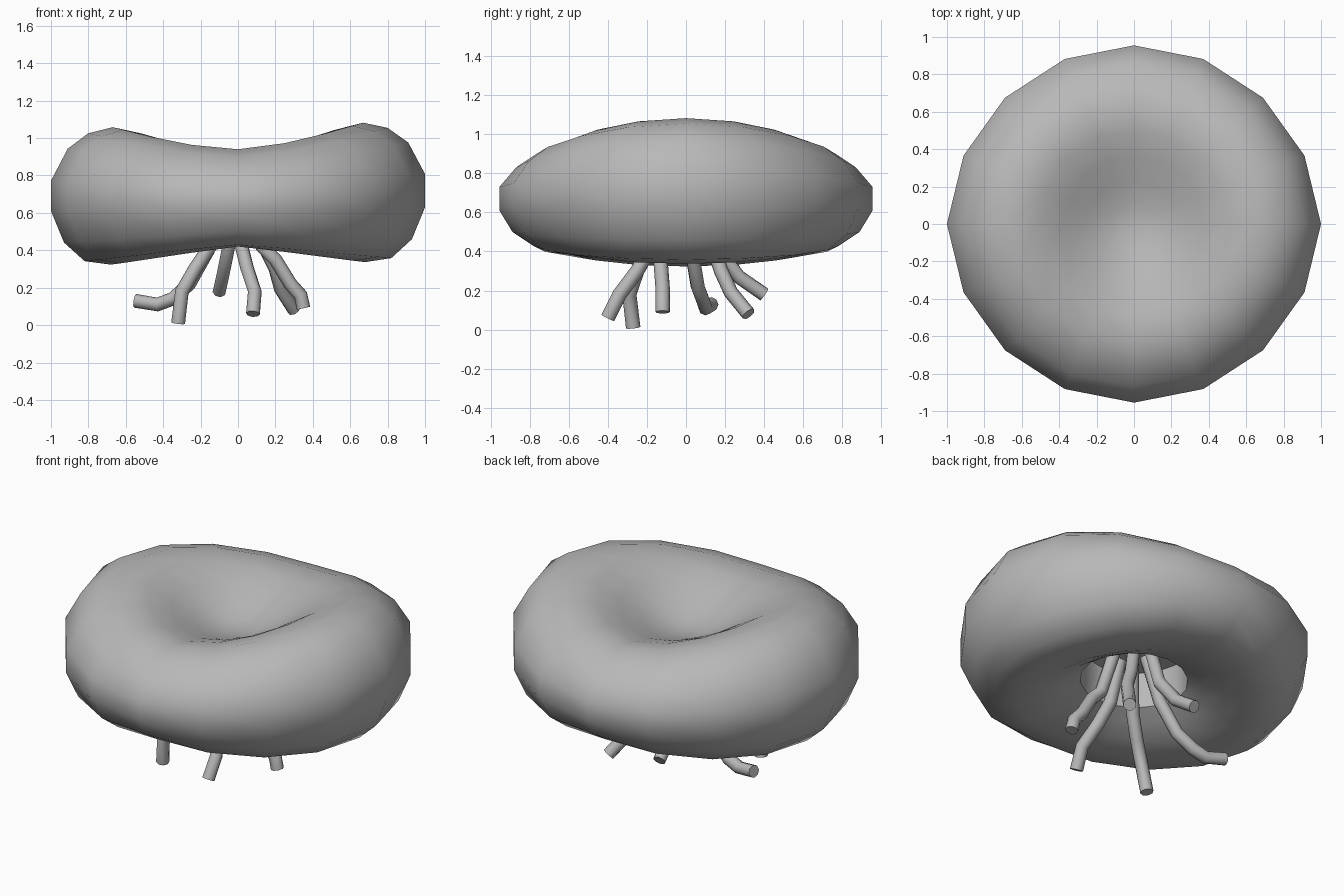
import bpy, bmesh, math

cube = bpy.data.objects.get("Cube")
if cube:
    bpy.data.objects.remove(cube)

GREY = (0.48, 0.48, 0.48, 1)
grey = bpy.data.materials.new("plain_grey")
grey.use_nodes = True
grey.diffuse_color = GREY
grey.node_tree.nodes["Principled BSDF"].inputs["Base Color"].default_value = GREY


def finish(obj, angle):
    obj.data.materials.clear()
    obj.data.materials.append(grey)
    bpy.ops.object.select_all(action='DESELECT')
    obj.select_set(True)
    bpy.context.view_layer.objects.active = obj
    bpy.ops.object.shade_smooth_by_angle(angle=math.radians(angle))


# Dimpled body: radius, height along the sides, height along front and back
PROFILE = [
    (.12, .805, .805), (.25, .865, .84), (.38, .95, .885), (.52, 1.035, .92),
    (.67, 1.07, .94), (.80, 1.04, .90), (.91, .96, .83), (1, .79, .73),
    (1, .62, .61), (.93, .45, .50), (.82, .35, .43), (.68, .33, .42),
    (.52, .36, .435), (.40, .425, .465), (.31, .485, .49), (.30, .70, .70),
]
SIDES = 16
bm = bmesh.new()
rings = []
for r, z_side, z_front in PROFILE:
    ring = []
    blend, tilt = (1.6, 0.018) if z_side > .7 else (1.1, 0.01)
    for i in range(SIDES):
        a = math.tau * i / SIDES
        mix = abs(math.cos(a)) ** blend
        x = r * math.cos(a) * (1 - 0.035 * abs(math.sin(a)))
        y = r * math.sin(a) * 0.955
        z = z_front + (z_side - z_front) * mix + tilt * x
        ring.append(bm.verts.new((x, y, z)))
    rings.append(ring)
for upper, lower in zip(rings, rings[1:]):
    for i in range(SIDES):
        j = (i + 1) % SIDES
        bm.faces.new((upper[i], lower[i], lower[j], upper[j]))
# Close the bottom of the dimple and the ceiling of the underside opening
for ring, z in ((rings[0], .79), (rings[-1], .72)):
    centre = bm.verts.new((0, 0, z))
    for i in range(SIDES):
        bm.faces.new((ring[i], ring[(i + 1) % SIDES], centre))
bmesh.ops.recalc_face_normals(bm, faces=bm.faces)
mesh = bpy.data.meshes.new("body")
bm.to_mesh(mesh)
bm.free()
body = bpy.data.objects.new("body", mesh)
bpy.context.collection.objects.link(body)
finish(body, 45)

# Bent tendrils hanging from the underside opening
TENDRILS = [
    [(-.07, -.10, .66), (-.15, -.19, .42), (-.23, -.25, .30), (-.30, -.29, .18), (-.32, -.27, .01)],
    [(.01, -.11, .66), (.02, -.18, .42), (.05, -.25, .30), (.09, -.34, .18), (.08, -.40, .06)],
    [(-.03, .10, .66), (-.05, .16, .42), (-.08, .27, .27), (-.10, .40, .18)],
    [(-.08, .01, .66), (-.16, .03, .40), (-.26, .06, .22), (-.35, .09, .14), (-.43, .10, .11), (-.55, .13, .13)],
    [(.07, .09, .66), (.14, .14, .42), (.20, .18, .30), (.23, .23, .19), (.30, .32, .08)],
    [(.08, -.08, .66), (.13, -.13, .42), (.20, -.13, .35), (.28, -.12, .22), (.335, -.12, .16), (.35, -.12, .09)],
]
for n, path in enumerate(TENDRILS, 1):
    curve = bpy.data.curves.new(f"tendril_{n}", 'CURVE')
    curve.dimensions = '3D'
    curve.bevel_depth = 0.037
    curve.bevel_resolution = 2
    curve.use_fill_caps = True
    spline = curve.splines.new('POLY')
    spline.points.add(len(path) - 1)
    for point, co in zip(spline.points, path):
        point.co = (*co, 1)
    tendril = bpy.data.objects.new(f"tendril_{n}", curve)
    bpy.context.collection.objects.link(tendril)
    bpy.ops.object.select_all(action='DESELECT')
    tendril.select_set(True)
    bpy.context.view_layer.objects.active = tendril
    bpy.ops.object.convert(target='MESH')
    finish(bpy.context.object, 60)
